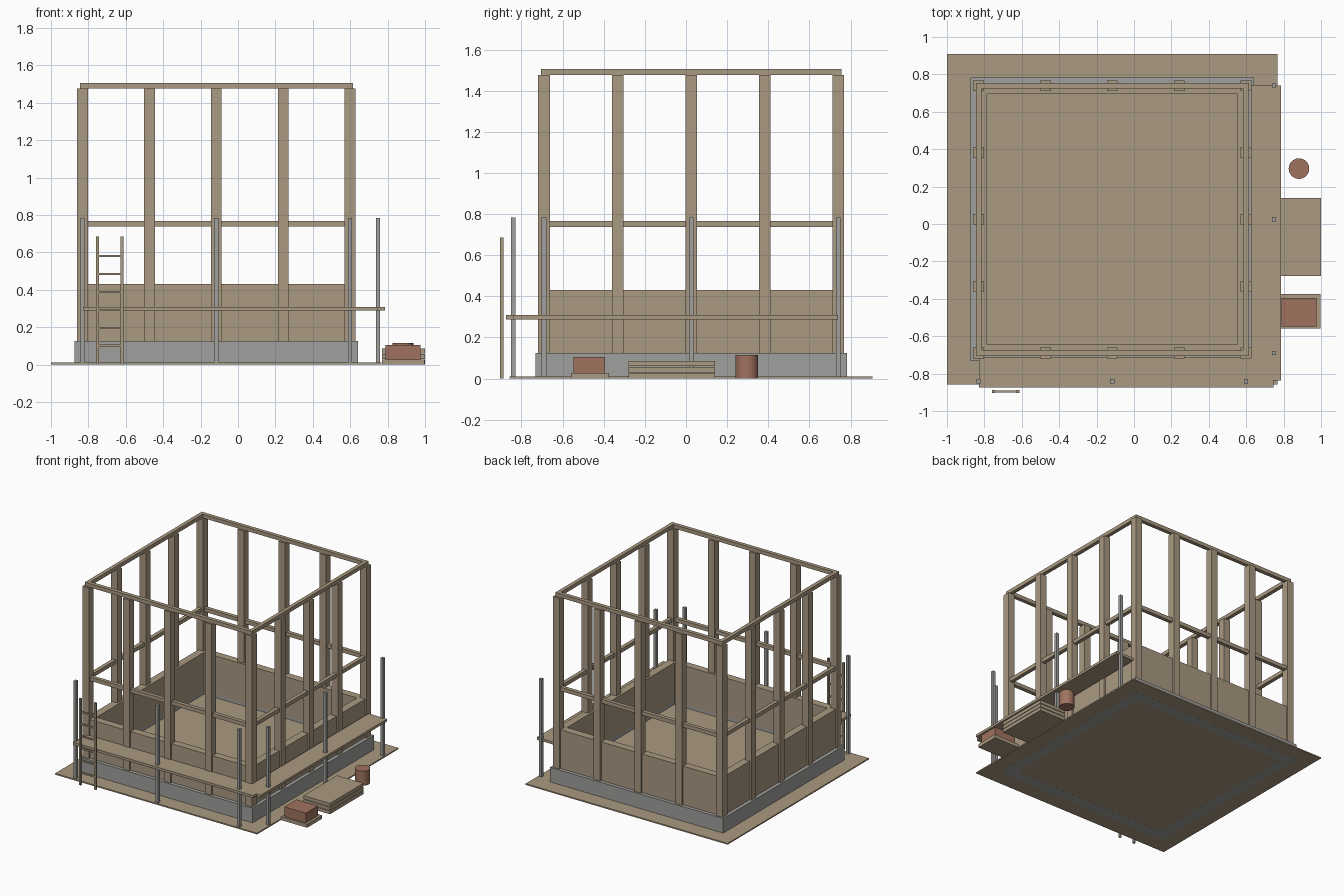
import bpy

default = bpy.data.objects.get("Cube")
if default:
    bpy.data.objects.remove(default, do_unlink=True)


def material(name, colour):
    m = bpy.data.materials.new(name)
    m.use_nodes = True
    m.diffuse_color = (*colour, 1)
    bsdf = next(n for n in m.node_tree.nodes if n.type == 'BSDF_PRINCIPLED')
    bsdf.inputs["Base Color"].default_value = (*colour, 1)
    return m


WOOD = material("timber tan", (0.40, 0.32, 0.22))
GREY = material("concrete grey", (0.35, 0.35, 0.34))
BRICK = material("brick red", (0.35, 0.17, 0.115))


def box(name, x, y, z, mat):
    """Box from (low, high) pairs on each axis."""
    bpy.ops.mesh.primitive_cube_add(size=1, location=[sum(r) / 2 for r in (x, y, z)])
    ob = bpy.context.object
    ob.name = name
    ob.scale = [r[1] - r[0] for r in (x, y, z)]
    bpy.ops.object.transform_apply(location=False, rotation=False, scale=True)
    ob.data.materials.append(mat)
    return ob


def around(c, width):
    return (c - width / 2, c + width / 2)


# Frame centre lines
CX, CY, HALF = -0.116, 0.025, 0.715


def ring(name, inner, outer, z, mat):
    """Four strips around the frame, offsets measured from the centre lines."""
    i, o = HALF + inner, HALF + outer
    for side, s in (("front", -1), ("back", 1)):
        box(f"{side}_{name}", (CX - o, CX + o), sorted((CY + s * i, CY + s * o)), z, mat)
    for side, s in (("right", -1), ("left", 1)):
        box(f"{side}_{name}", sorted((CX + s * i, CX + s * o)), (CY - i, CY + i), z, mat)


# Ground sheet, footing, floor and low walls
box("ground_sheet", around(CX, 1.768), around(CY, 1.766), (0, 0.01), WOOD)
ring("footing", -0.045, 0.043, (-0.0003, 0.125), GREY)
box("floor", around(CX, 1.34), around(CY, 1.34), (0.005, 0.1), WOOD)
ring("low_wall", -0.045, 0.015, (0.125, 0.43), WOOD)

# Frame posts around the edge, rails and top beams
for i in range(5):
    for j in range(5):
        if i in (0, 4) or j in (0, 4):
            px, py = CX + HALF * (i - 2) / 2, CY + HALF * (j - 2) / 2
            box("frame_post", around(px, 0.057), around(py, 0.057), (0.125, 1.475), WOOD)
ring("middle_rail", -0.015, 0.015, (0.737, 0.767), WOOD)
ring("top_beam", -0.015, 0.015, (1.475, 1.505), WOOD)

# Scaffold walkway and poles
box("front_walkway", (-0.83, 0.747), (-0.875, -0.712), (0.288, 0.308), WOOD)
box("side_walkway", (0.625, 0.787), (-0.838, 0.74), (0.288, 0.308), WOOD)
front_poles = [(CX + k * HALF, -0.84) for k in (-1, 0, 1)]
side_poles = [(0.748, CY + k * HALF) for k in (-1, 0, 1)]
for px, py in front_poles + side_poles:
    box("scaffold_pole", around(px, 0.023), around(py, 0.023), (0, 0.783), GREY)

# Ladder
for px in (-0.752, -0.619):
    box("ladder_rail", around(px, 0.016), around(-0.896, 0.016), (0, 0.685), WOOD)
for k in range(6):
    box("ladder_rung", (-0.752, -0.619), around(-0.896, 0.012), around(0.1 + 0.096 * k, 0.012), WOOD)

# Stacked boards with narrow gaps
for k in range(3):
    z = 0.03 * k
    box("stacked_board", (0.77, 1.0), (-0.279, 0.14), (z, z + 0.026), WOOD)

# Brick pallet and barrel
box("pallet", (0.77, 0.997), (-0.56, -0.375), (0, 0.028), WOOD)
box("brick_pile", (0.788, 0.977), (-0.547, -0.395), (0.028, 0.105), BRICK)
bpy.ops.mesh.primitive_cylinder_add(vertices=24, radius=0.055, depth=0.115, location=(0.882, 0.296, 0.0575))
barrel = bpy.context.object
barrel.name = "barrel"
barrel.data.materials.append(BRICK)
bpy.ops.object.shade_smooth_by_angle()
